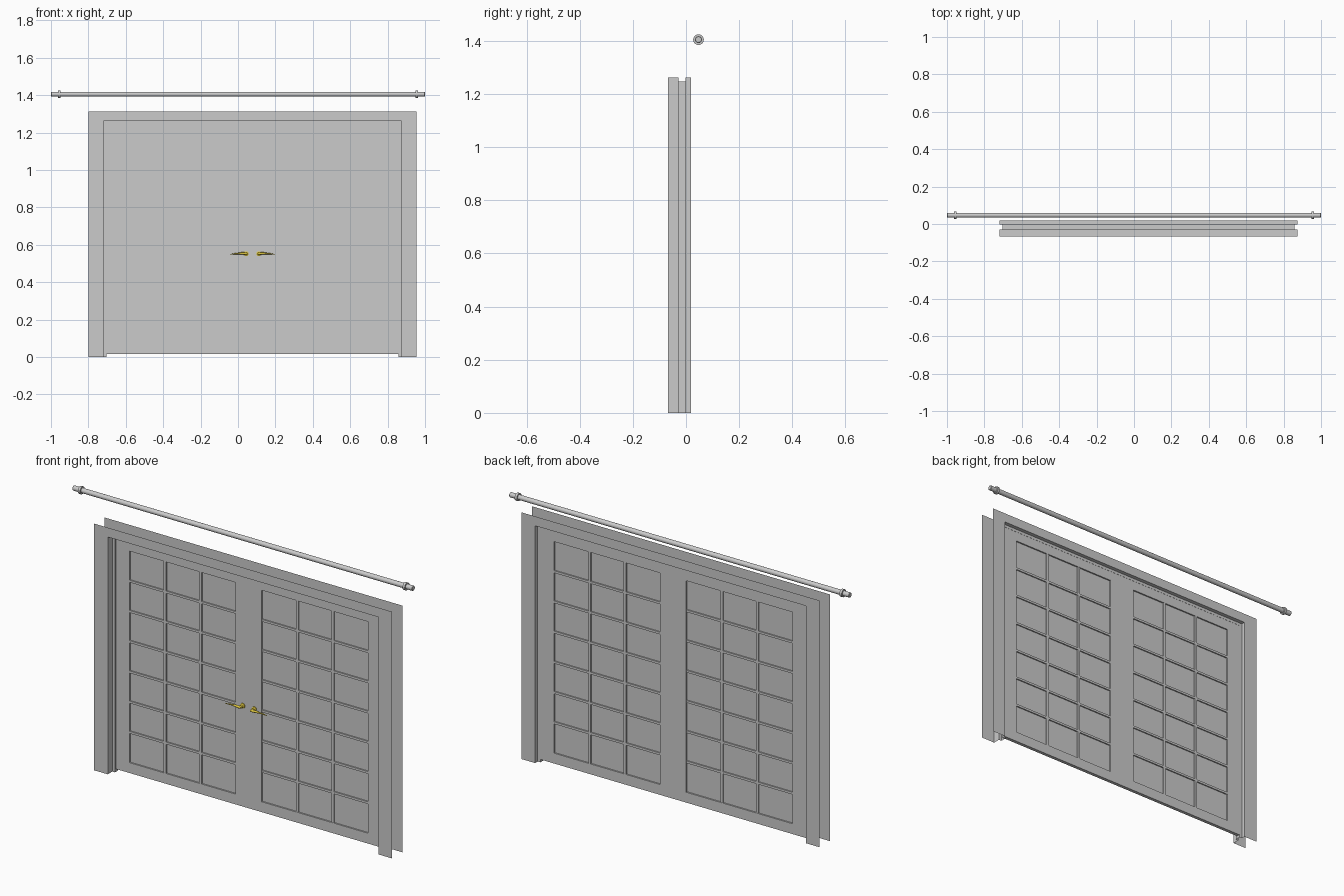
import bpy, bmesh
from math import pi, cos, sin

if "Cube" in bpy.data.objects:
    bpy.data.objects.remove(bpy.data.objects["Cube"])

CX = 0.0775           # centre line between the two door leaves
Z_HANDLE = 0.552


def finish(name, bm, smooth=False, mat=None):
    me = bpy.data.meshes.new(name)
    bm.to_mesh(me)
    bm.free()
    ob = bpy.data.objects.new(name, me)
    bpy.context.collection.objects.link(ob)
    if mat:
        me.materials.append(mat)
    if smooth:
        bpy.ops.object.select_all(action='DESELECT')
        ob.select_set(True)
        bpy.context.view_layer.objects.active = ob
        bpy.ops.object.shade_smooth_by_angle()
    return ob


def add_box(bm, x0, x1, y0, y1, z0, z1):
    vs = bmesh.ops.create_cube(bm, size=1)['verts']
    for v in vs:
        v.co = (x1 if v.co.x > 0 else x0, y1 if v.co.y > 0 else y0, z1 if v.co.z > 0 else z0)


def add_tube(bm, rings, sides):
    """Skin circles given as (centre, radius, axis) with flat end caps."""
    loops = []
    for (x, y, z), r, axis in rings:
        loop = []
        for i in range(sides):
            a, b = r * cos(2 * pi * i / sides), r * sin(2 * pi * i / sides)
            loop.append(bm.verts.new((x, y + a, z + b) if axis == 'X' else (x + a, y, z + b)))
        loops.append(loop)
    for p, q in zip(loops, loops[1:]):
        for i in range(sides):
            j = (i + 1) % sides
            bm.faces.new((p[i], p[j], q[j], q[i]))
    bm.faces.new(loops[0])
    bm.faces.new(loops[-1])
    bmesh.ops.recalc_face_normals(bm, faces=bm.faces)


# Door frame: one sheet, casing - jamb - stop - jamb - casing, swept over the opening
# (half width, top height, y)
profile = [(0.877, 1.312, -0.067), (0.797, 1.262, -0.067), (0.797, 1.262, -0.029),
           (0.781, 1.247, -0.029), (0.781, 1.247, -0.002), (0.797, 1.262, -0.002),
           (0.797, 1.262, 0.019), (0.877, 1.312, 0.019)]
bm = bmesh.new()
rows = []
for hw, top, y in profile:
    inner = min(top, 1.262)
    rows.append([bm.verts.new((CX + sx * hw, y, z))
                 for sx, z in ((-1, 0), (-1, top), (1, top), (1, 0))])
for p, q in zip(rows, rows[1:]):
    for i in range(3):
        bm.faces.new((p[i], q[i], q[i + 1], p[i + 1]))
bmesh.ops.recalc_face_normals(bm, faces=bm.faces)
finish("door_frame", bm)

# Door leaves: stiles, rails, glazing bars and glass
Y0, Y1 = -0.021, -0.003
ZB, ZT = 0.07, 1.195
for side, name in ((-1, "left"), (1, "right")):
    def span(a, b):
        return sorted((CX + side * a, CX + side * b))
    near, far, edge = 0.0765, 0.702, 0.781
    bm = bmesh.new()
    add_box(bm, *span(0, near), Y0, Y1, 0.015, 1.247)
    add_box(bm, *span(far, edge), Y0, Y1, 0.015, 1.247)
    add_box(bm, *span(near, far), Y0, Y1, 0.015, ZB)
    add_box(bm, *span(near, far), Y0, Y1, ZT, 1.247)
    finish(name + "_door_leaf", bm)

    bm = bmesh.new()
    for i in (1, 2):
        x = near + (far - near) * i / 3
        add_box(bm, *span(x - 0.007, x + 0.007), Y0 + 0.001, Y1 - 0.001, ZB, ZT)
    for i in range(1, 7):
        z = ZB + (ZT - ZB) * i / 7
        add_box(bm, *span(near, far), Y0 + 0.001, Y1 - 0.001, z - 0.006, z + 0.006)
    finish(name + "_glazing_bars", bm)

    bm = bmesh.new()
    add_box(bm, *span(near, far), -0.0135, -0.0105, ZB, ZT)
    finish(name + "_glass", bm)

# Brass lever handles, front only
brass = bpy.data.materials.new("brass")
brass.diffuse_color = (0.75, 0.58, 0.05, 1)
brass.use_nodes = True
brass.node_tree.nodes["Principled BSDF"].inputs["Base Color"].default_value = brass.diffuse_color
for side, name in ((-1, "left"), (1, "right")):
    xr = CX + side * 0.034
    bm = bmesh.new()
    add_tube(bm, [((xr, Y0, Z_HANDLE), 0.013, 'Y'), ((xr, -0.026, Z_HANDLE), 0.013, 'Y'),
                  ((xr, -0.029, Z_HANDLE), 0.007, 'Y'), ((xr, -0.048, Z_HANDLE), 0.006, 'Y')], 20)
    finish(name + "_handle_rose", bm, True, brass)
    bm = bmesh.new()
    lever = [(-0.006, -0.046, 0, 0.005), (0.008, -0.047, 0.001, 0.007),
             (0.026, -0.046, 0.002, 0.006), (0.045, -0.045, 0.001, 0.004),
             (0.068, -0.043, -0.001, 0.003), (0.087, -0.042, -0.004, 0.0015)]
    add_tube(bm, [((xr + side * x, y, Z_HANDLE + z), r, 'X') for x, y, z, r in lever], 12)
    finish(name + "_handle_lever", bm, True, brass)

# Curtain rod with a collar near each end
YR, ZR = 0.047, 1.405
rod = [(-1, 0.011), (-0.998, 0.013), (-0.962, 0.013), (-0.962, 0.020), (-0.949, 0.020), (-0.949, 0.013)]
rod += [(-x, r) for x, r in reversed(rod)]
bm = bmesh.new()
add_tube(bm, [((x, YR, ZR), r, 'X') for x, r in rod], 32)
finish("curtain_rod", bm, True)
